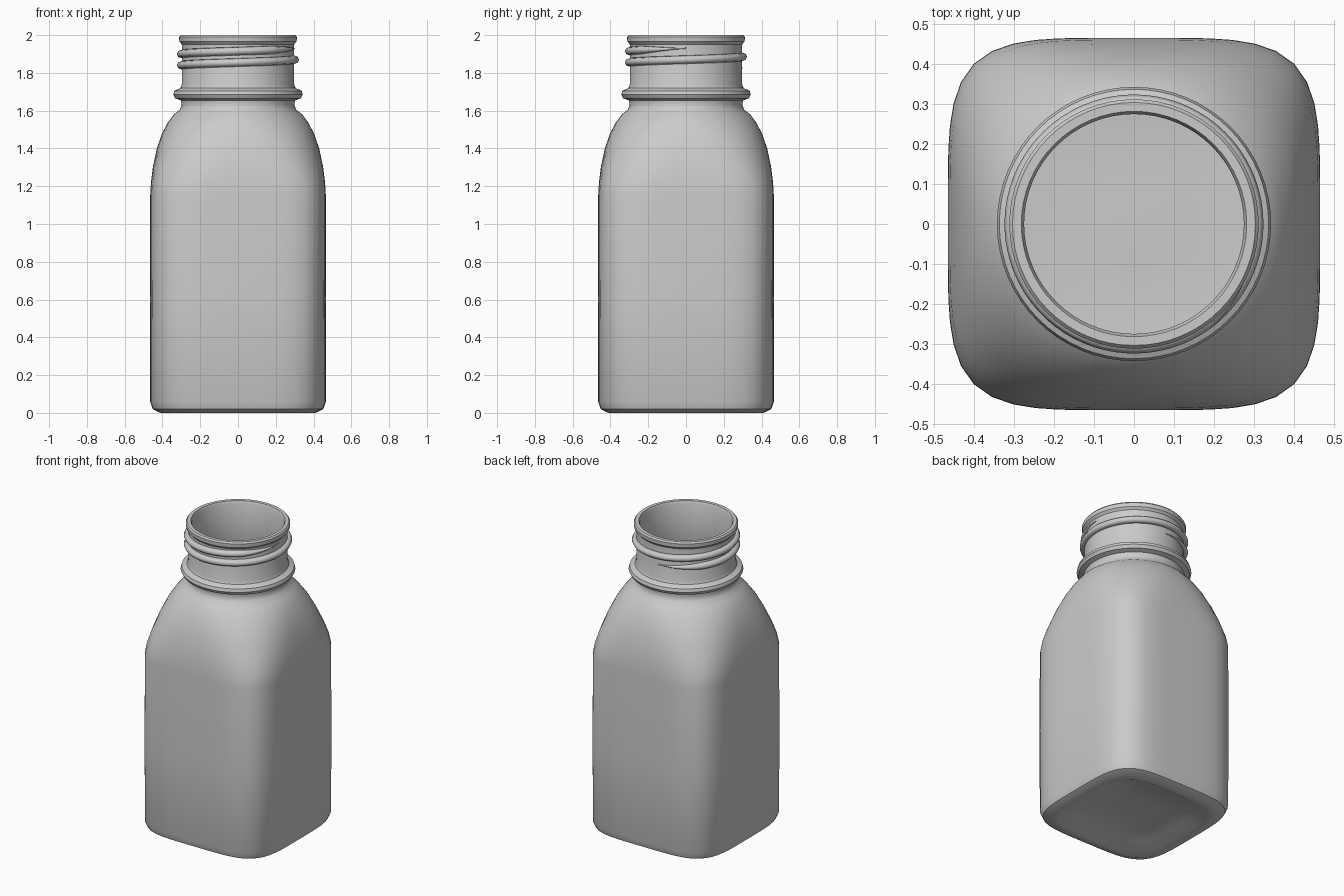
import bpy, bmesh, math

if "Cube" in bpy.data.objects:
    bpy.data.objects.remove(bpy.data.objects["Cube"])

SEG = 64


def section(bm, z, r, n):
    """One ring: a superellipse, n=2 is a circle, higher n is squarer."""
    ring = []
    for i in range(SEG):
        a = 2 * math.pi * i / SEG
        c, s = math.cos(a), math.sin(a)
        d = r / (abs(c) ** n + abs(s) ** n) ** (1 / n)
        ring.append(bm.verts.new((d * c, d * s, z)))
    return ring


def loft(name, rows):
    """Skin a closed shell through (z, half width, squareness) rows."""
    bm = bmesh.new()
    rings = [section(bm, *row) for row in rows]
    for a, b in zip(rings, rings[1:]):
        for i in range(SEG):
            j = (i + 1) % SEG
            bm.faces.new((a[i], a[j], b[j], b[i]))
    bm.faces.new(rings[0][::-1])
    bm.faces.new(rings[-1])
    bmesh.ops.recalc_face_normals(bm, faces=bm.faces)
    me = bpy.data.meshes.new(name)
    bm.to_mesh(me)
    bm.free()
    ob = bpy.data.objects.new(name, me)
    bpy.context.collection.objects.link(ob)
    bpy.ops.object.select_all(action='DESELECT')
    ob.select_set(True)
    bpy.context.view_layer.objects.active = ob
    bpy.ops.object.shade_smooth_by_angle(angle=math.radians(35))
    return ob


# Square body and rounded shoulder
body = [
    (0.045, 0.10, 3), (0.035, 0.30, 4), (0.005, 0.37, 4.3), (0.005, 0.41, 4.4),
    (0.02, 0.452, 4.5), (0.06, 0.465, 4.6), (0.60, 0.466, 4.6), (1.15, 0.465, 4.6),
    (1.22, 0.461, 4.1), (1.30, 0.451, 3.4), (1.40, 0.430, 2.75),
    (1.48, 0.402, 2.4), (1.54, 0.370, 2.15), (1.58, 0.340, 2),
]
# Round neck with collar and rim
neck = [
    (1.605, 0.308, 2), (1.63, 0.298, 2), (1.655, 0.303, 2), (1.665, 0.332, 2),
    (1.685, 0.343, 2), (1.705, 0.337, 2), (1.72, 0.305, 2), (1.74, 0.297, 2),
    (1.95, 0.297, 2), (1.965, 0.310, 2), (1.99, 0.312, 2), (2.0, 0.304, 2),
]
# Inner wall, from the mouth down to the inside floor
inside = [
    (2.0, 0.282, 2), (1.985, 0.275, 2), (1.62, 0.275, 2), (1.57, 0.310, 2),
    (1.52, 0.352, 2.15), (1.46, 0.383, 2.4), (1.38, 0.409, 2.75),
    (1.29, 0.430, 3.4), (1.21, 0.439, 4.1), (1.14, 0.444, 4.6),
    (0.11, 0.444, 4.6), (0.075, 0.425, 4.4), (0.06, 0.37, 4.2), (0.07, 0.10, 3),
]
loft("bottle", body + neck + inside)

# Screw thread: a ridge winding round the neck, fading at both ends
bm = bmesh.new()
STEPS, TURNS, SIDES = 128, 1.75, 8
rings = []
for k in range(STEPS + 1):
    t = k / STEPS
    a = 2 * math.pi * TURNS * t + math.pi / 2
    fade = max(0.15, min(1, 12 * t, 12 * (1 - t)))
    z = 1.825 + 0.105 * t
    ring = []
    for s in range(SIDES):
        b = 2 * math.pi * s / SIDES
        r = 0.297 + 0.027 * fade * math.cos(b) * (1 if math.cos(b) > 0 else 0.4)
        ring.append(bm.verts.new((r * math.cos(a), r * math.sin(a),
                                  z + 0.022 * fade * math.sin(b))))
    rings.append(ring)
for p, q in zip(rings, rings[1:]):
    for s in range(SIDES):
        u = (s + 1) % SIDES
        bm.faces.new((p[s], q[s], q[u], p[u]))
bm.faces.new(rings[0])
bm.faces.new(rings[-1][::-1])
bmesh.ops.recalc_face_normals(bm, faces=bm.faces)
me = bpy.data.meshes.new("screw_thread")
bm.to_mesh(me)
bm.free()
thread = bpy.data.objects.new("screw_thread", me)
bpy.context.collection.objects.link(thread)
bpy.ops.object.select_all(action='DESELECT')
thread.select_set(True)
bpy.context.view_layer.objects.active = thread
bpy.ops.object.shade_smooth_by_angle(angle=math.radians(60))

# Rest the foot on the ground
bpy.data.objects["bottle"].location.z = 0
for v in bpy.data.objects["bottle"].data.vertices:
    if abs(v.co.z - 0.005) < 1e-4:
        v.co.z = 0.0
